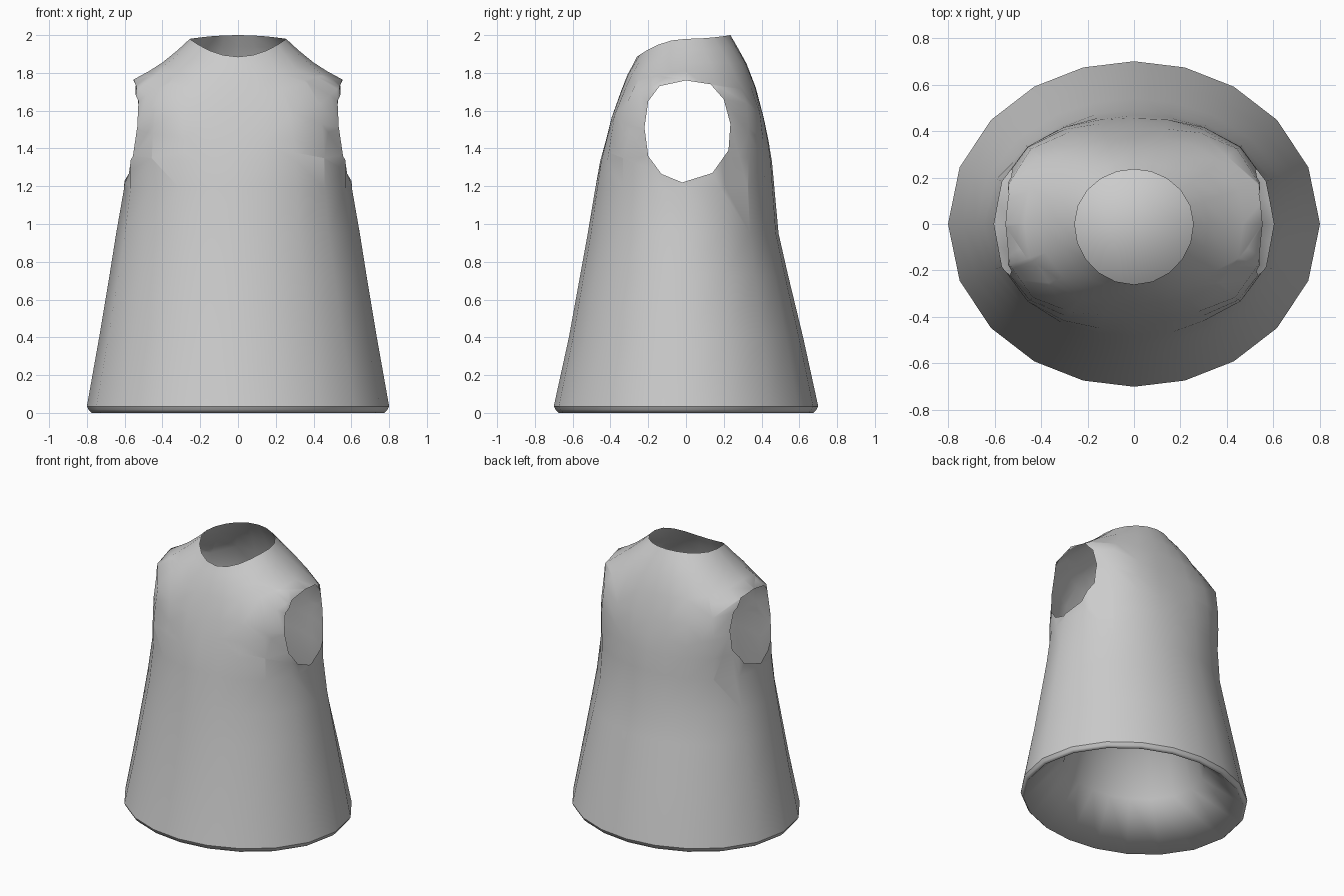
import bpy, bmesh, math
from mathutils import Vector

cube = bpy.data.objects.get("Cube")
if cube:
    bpy.data.objects.remove(cube)

SIDES = 20

cloth = bpy.data.materials.new("pale grey cloth")
cloth.use_nodes = True
cloth.diffuse_color = (0.6, 0.6, 0.6, 1)
cloth.node_tree.nodes["Principled BSDF"].inputs["Base Color"].default_value = (0.6, 0.6, 0.6, 1)


def ring(bm, half_x, front, back, z_front, z_side, z_back, power):
    """One rounded-box loop, with its own height at front, side and back."""
    verts = []
    for i in range(SIDES):
        a = math.tau * i / SIDES
        c, s = math.cos(a), math.sin(a)
        depth, z_end = (back, z_back) if s > 0 else (front, z_front)
        r = (abs(c / half_x) ** power + abs(s / depth) ** power) ** (-1 / power)
        v = r * s / depth
        verts.append(bm.verts.new((r * c, r * s, z_side + (z_end - z_side) * v * v)))
    return verts


def level(half_x, front, back, z, power=2):
    return (half_x, front, back, z, z, z, power)


def loft(bm, sections):
    loops = [ring(bm, *s) for s in sections]
    for low, high in zip(loops, loops[1:]):
        for i in range(SIDES):
            j = (i + 1) % SIDES
            bm.faces.new((low[i], low[j], high[j], high[i]))
    return loops


def finish(bm, name, angle):
    mesh = bpy.data.meshes.new(name)
    bm.to_mesh(mesh)
    bm.free()
    mesh.materials.append(cloth)
    obj = bpy.data.objects.new(name, mesh)
    bpy.context.collection.objects.link(obj)
    bpy.ops.object.select_all(action="DESELECT")
    obj.select_set(True)
    bpy.context.view_layer.objects.active = obj
    bpy.ops.object.shade_smooth_by_angle(angle=math.radians(angle))


# Tunic body, from the hem up over the rounded shoulders to the neckline
bm = bmesh.new()
loft(bm, [
    level(0.80, 0.70, 0.70, 0.035),
    level(0.735, 0.62, 0.62, 0.4),
    level(0.68, 0.56, 0.54, 0.73),
    level(0.645, 0.52, 0.49, 0.95),
    level(0.603, 0.48, 0.468, 1.19, 2.2),
    (0.597, 0.455, 0.455, 1.33, 1.37, 1.33, 2.4),
    (0.59, 0.425, 0.437, 1.44, 1.53, 1.44, 2.6),
    (0.552, 0.395, 0.412, 1.56, 1.765, 1.56, 3),
    (0.47, 0.345, 0.37, 1.70, 1.81, 1.72, 2.6),
    (0.40, 0.31, 0.32, 1.79, 1.855, 1.85, 2.4),
    (0.32, 0.28, 0.27, 1.845, 1.92, 1.94, 2.2),
    (0.255, 0.26, 0.235, 1.885, 1.98, 2.0, 2),
])

# Armholes, trimmed edge by edge on both sides (outline in y, z)
armhole = [(0, 1.76), (0.13, 1.74), (0.2, 1.66), (0.235, 1.53), (0.225, 1.39), (0.14, 1.27),
           (-0.02, 1.22), (-0.13, 1.265), (-0.2, 1.36), (-0.22, 1.51), (-0.2, 1.65), (-0.14, 1.73)]
for side in (-1, 1):
    inside = [f for f in bm.faces
              if f.calc_center_median().x * side > 0.35 and f.calc_center_median().z > 1.2]
    for (y0, z0), (y1, z1) in zip(armhole, armhole[1:] + armhole[:1]):
        point, normal = Vector((0, y0, z0)), Vector((0, z0 - z1, y1 - y0)).normalized()
        geom = set(inside)
        for f in inside:
            geom.update(f.edges)
            geom.update(f.verts)
        cut = bmesh.ops.bisect_plane(bm, geom=list(geom), dist=1e-5, plane_co=point, plane_no=normal)
        inside = [f for f in cut["geom"] if isinstance(f, bmesh.types.BMFace)
                  and (f.calc_center_median() - point).dot(normal) < 0]
    bmesh.ops.delete(bm, geom=inside, context="FACES")
finish(bm, "tunic_body", 70)

# Hem turned under, rising inside as a narrowing hollow with a closed top
bm = bmesh.new()
lining = loft(bm, [
    level(0.80, 0.70, 0.70, 0.035),
    level(0.79, 0.69, 0.69, 0.015),
    level(0.775, 0.675, 0.675, 0),
    level(0.50, 0.43, 0.43, 0.28),
    level(0.40, 0.34, 0.34, 0.7),
])
bm.faces.new(lining[-1])
bmesh.ops.recalc_face_normals(bm, faces=bm.faces)
finish(bm, "hem_and_lining", 110)
